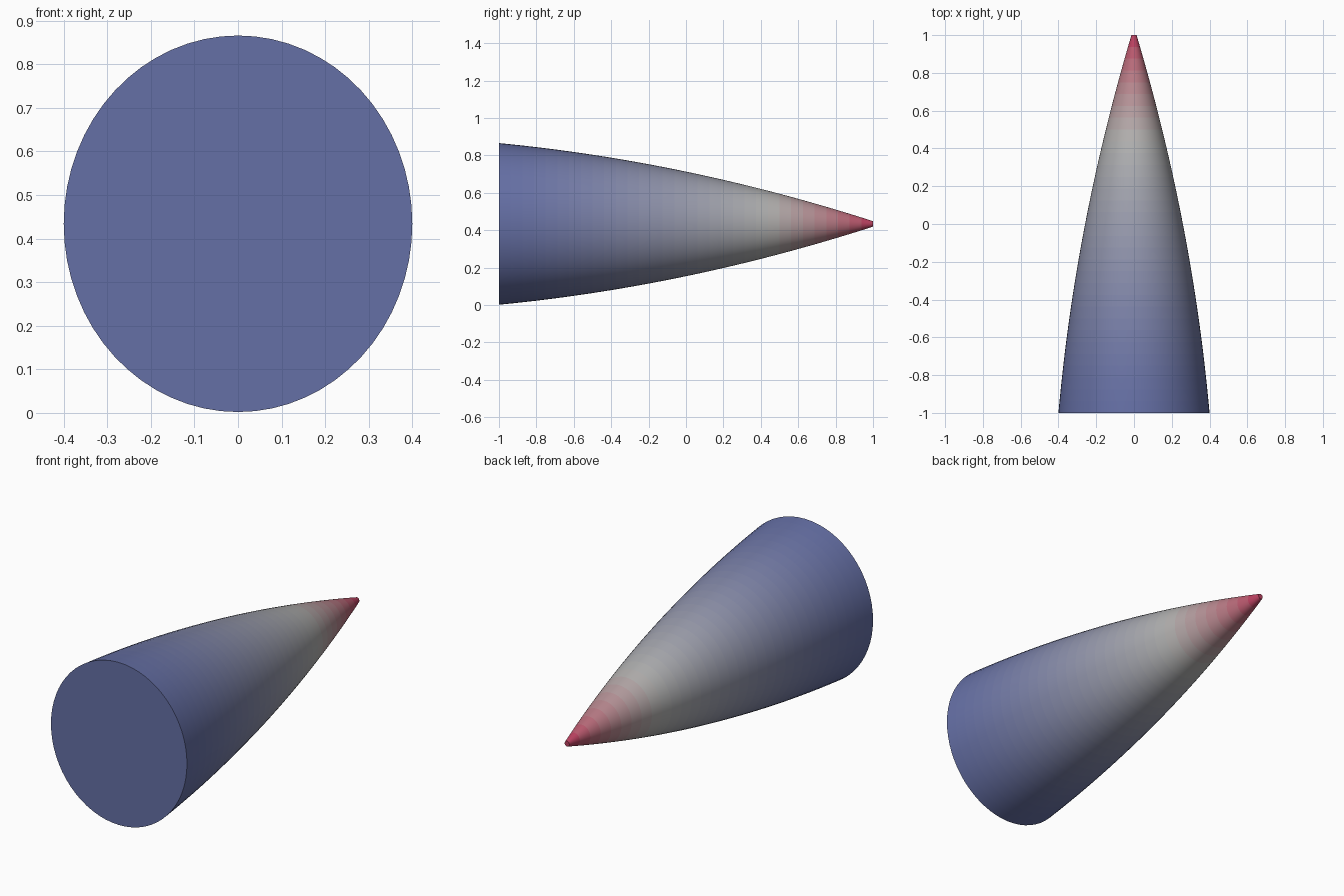
import bpy, bmesh, math

if "Cube" in bpy.data.objects:
    bpy.data.objects.remove(bpy.data.objects["Cube"])

SIDES, RINGS = 64, 32
RX, RZ = 0.40, 0.432          # base half width and half height
CENTRE_Z = 0.434


def taper(y):
    """Bulging taper: 1 at the base, nearly 0 at the tip."""
    return 0.647 - 0.483 * y - 0.130 * y * y


def mix(a, b, t):
    return [p + (q - p) * t for p, q in zip(a, b)]


# Colour runs from blue at the base through grey to red at the tip
BLUE, GREY, RED = (0.13, 0.16, 0.38), (0.45, 0.45, 0.44), (0.50, 0.03, 0.10)


def colour(y):
    if y < 0.45:
        return mix(BLUE, GREY, ((y + 1) / 1.45) ** 1.5)
    return mix(GREY, RED, (y - 0.45) / 0.55)


mesh = bpy.data.meshes.new("tapered_cone")
cone = bpy.data.objects.new("tapered_cone", mesh)
bpy.context.collection.objects.link(cone)

# One material per colour band
for i in range(RINGS):
    mat = bpy.data.materials.new(f"band_{i}")
    mat.diffuse_color = (*colour(-1 + 2 * (i + 0.5) / RINGS), 1)
    mat.use_nodes = True
    mat.node_tree.nodes["Principled BSDF"].inputs["Base Color"].default_value = mat.diffuse_color
    mesh.materials.append(mat)

# Elliptical rings along y
bm = bmesh.new()
rings = []
for i in range(RINGS + 1):
    y = -1 + 2 * i / RINGS
    s = taper(y)
    angles = [2 * math.pi * k / SIDES for k in range(SIDES)]
    rings.append([bm.verts.new((RX * s * math.cos(a), y, CENTRE_Z + RZ * s * math.sin(a)))
                  for a in angles])

# Side walls
for i, (a, b) in enumerate(zip(rings, rings[1:])):
    for k in range(SIDES):
        n = (k + 1) % SIDES
        bm.faces.new((a[k], a[n], b[n], b[k])).material_index = i

# Base and tip caps
bm.faces.new(rings[0])
bm.faces.new(rings[-1]).material_index = RINGS - 1
bmesh.ops.recalc_face_normals(bm, faces=bm.faces)
bm.to_mesh(mesh)
bm.free()

# Smooth wall, crisp rims
bpy.context.view_layer.objects.active = cone
cone.select_set(True)
bpy.ops.object.shade_smooth_by_angle(angle=math.radians(40))
